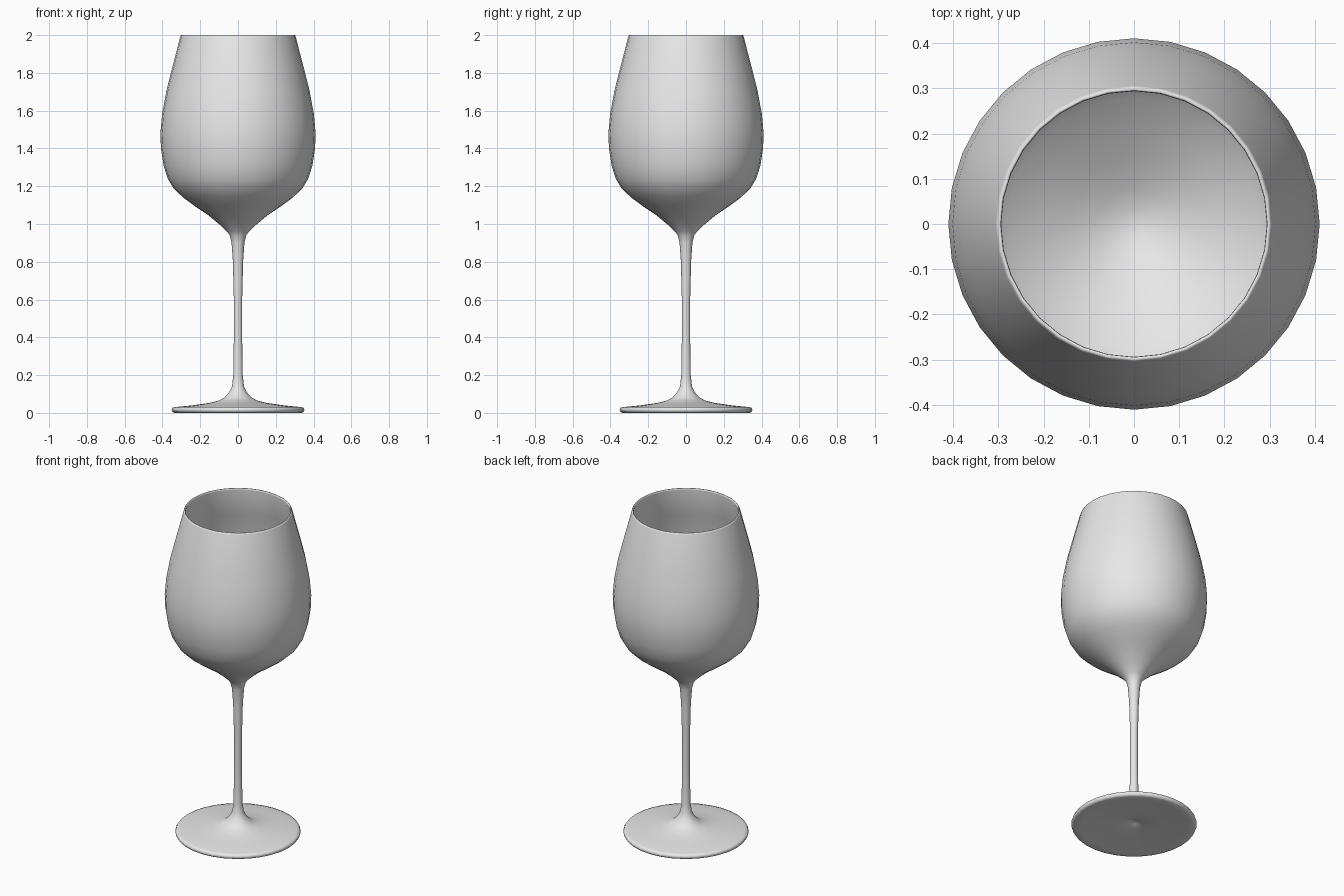
import bpy, bmesh, math

old = bpy.data.objects.get("Cube")
if old:
    bpy.data.objects.remove(old)

SIDES = 32

grey = bpy.data.materials.new("plain grey")
grey.use_nodes = True
colour = (0.8, 0.8, 0.8, 1)
grey.diffuse_color = colour
grey.node_tree.nodes["Principled BSDF"].inputs["Base Color"].default_value = colour

# Underside of the foot with a small central dimple
underside = [(0, .04), (.02, .03), (.06, .02), (.15, .012), (.30, .004), (.335, 0)]
# Foot edge and its sloping top
foot = [(.347, .005), (.352, .016), (.347, .027), (.33, .031), (.24, .04),
        (.15, .053), (.10, .066), (.07, .083), (.048, .108)]
# Slender stem
stem = [(.032, .14), (.025, .2), (.022, .4), (.022, .6), (.027, .8),
        (.034, .9), (.044, .94)]
# Outside of the bowl, bottom to rim
bowl = [(.06, .962), (.095, .995), (.155, 1.045), (.225, 1.092), (.29, 1.14),
        (.34, 1.187), (.372, 1.24), (.394, 1.31), (.408, 1.4), (.411, 1.48),
        (.402, 1.58), (.38, 1.7), (.35, 1.82), (.306, 1.99)]
rim = [(.303, 1.998), (.299, 2.0), (.295, 1.998)]
# Inside of the bowl, rim to bottom, following the outside
inside = [(r - .012, z + .012 * max(0, (1.3 - z) / .3)) for r, z in reversed(bowl[2:])]
inside += [(.08, 1.02), (.035, 1.003), (0, .998)]


def lathe(name, profile):
    bm = bmesh.new()
    verts = [bm.verts.new((r, 0, z)) for r, z in profile]
    edges = [bm.edges.new(pair) for pair in zip(verts, verts[1:])]
    bmesh.ops.spin(bm, geom=verts + edges, cent=(0, 0, 0), axis=(0, 0, 1),
                   angle=math.tau, steps=SIDES, use_merge=True)
    bmesh.ops.remove_doubles(bm, verts=bm.verts, dist=.0001)
    bmesh.ops.recalc_face_normals(bm, faces=bm.faces)
    mesh = bpy.data.meshes.new(name)
    bm.to_mesh(mesh)
    bm.free()
    mesh.materials.append(grey)
    mesh.shade_smooth()
    obj = bpy.data.objects.new(name, mesh)
    bpy.context.collection.objects.link(obj)
    return obj


lathe("wine_glass", underside + foot + stem + bowl + rim + inside)
